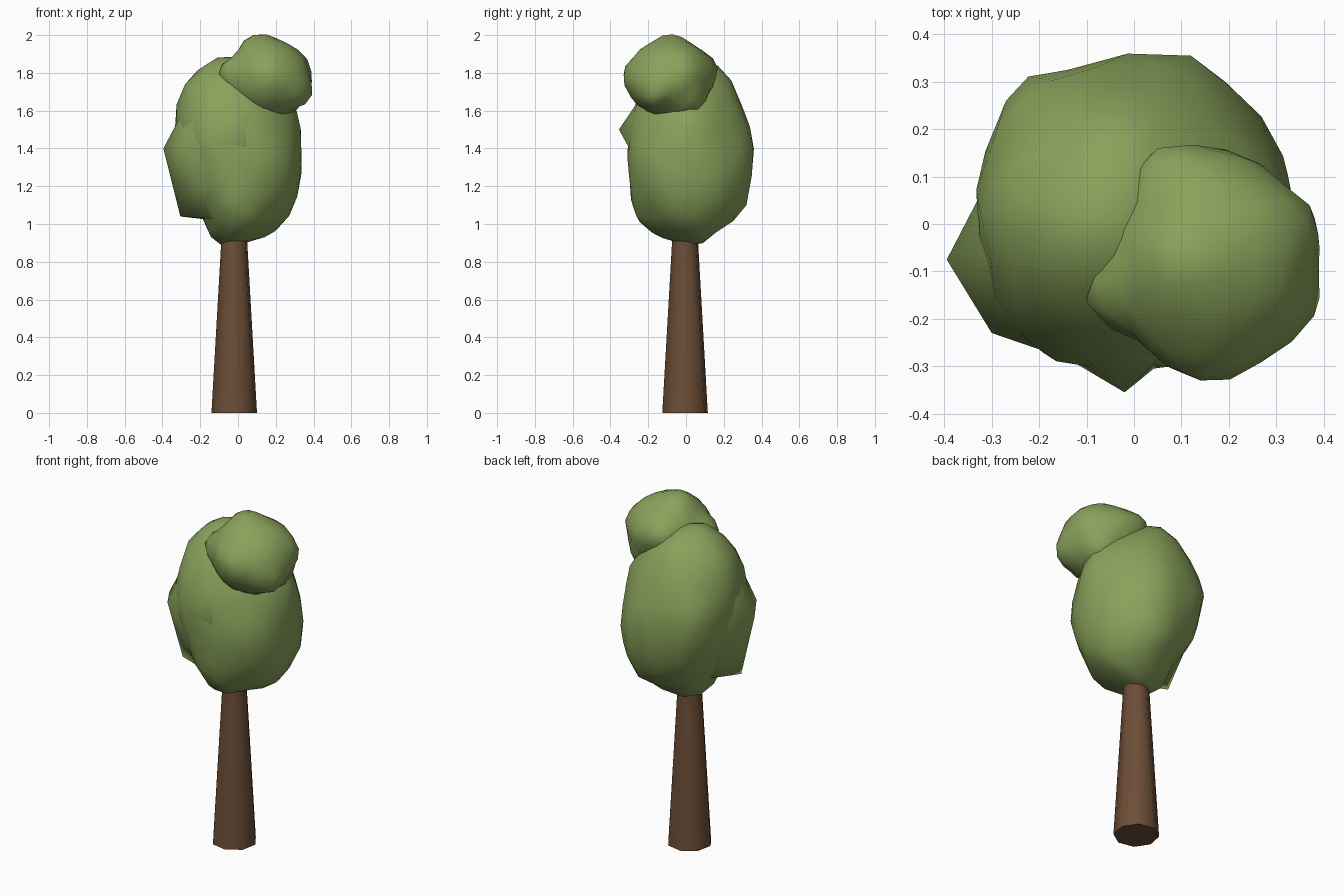
import bpy, bmesh, math, random
from mathutils import Vector, Matrix

if "Cube" in bpy.data.objects:
    bpy.data.objects.remove(bpy.data.objects["Cube"])

random.seed(4)


def material(name, rgb):
    m = bpy.data.materials.new(name)
    m.diffuse_color = (*rgb, 1)
    m.use_nodes = True
    m.node_tree.nodes["Principled BSDF"].inputs["Base Color"].default_value = m.diffuse_color
    return m


GREEN = material("leaf green", (0.25, 0.36, 0.105))
BROWN = material("bark brown", (0.15, 0.075, 0.037))


def finish(name, bm, mat, sharp):
    bmesh.ops.recalc_face_normals(bm, faces=bm.faces)
    for f in bm.faces:
        f.smooth = True
    for e in bm.edges:
        e.smooth = e.calc_face_angle(0) < math.radians(sharp)
    me = bpy.data.meshes.new(name)
    bm.to_mesh(me)
    bm.free()
    me.materials.append(mat)
    ob = bpy.data.objects.new(name, me)
    bpy.context.collection.objects.link(ob)
    return ob


def foliage(name, centre, radii, turn, detail, reach, lean=0, jitter=0.005, corners=()):
    """Lumpy icosphere; each corner pulls the nearest vertex onto it, dragging those within reach."""
    bm = bmesh.new()
    bmesh.ops.create_icosphere(bm, subdivisions=detail, radius=1, matrix=Matrix.Rotation(turn, 4, 'Z'))
    for v in bm.verts:
        p = Vector(a * b for a, b in zip(v.co, radii))
        p.x += lean * p.z
        v.co = p + Vector(centre) + Vector(random.uniform(-jitter, jitter) for _ in range(3))
    used = set()
    for c in corners:
        target = Vector(c)
        tip = min((v for v in bm.verts if v not in used), key=lambda v: (v.co - target).length)
        used.add(tip)
        start, move = tip.co.copy(), target - tip.co
        for v in bm.verts:
            d = (v.co - start).length / reach
            if d < 1 and (v is tip or v not in used):
                v.co += move * (1 - d * d) ** 2
    return finish(name, bm, GREEN, 120)


# Tapered eight-sided trunk
bm = bmesh.new()
bmesh.ops.create_cone(bm, cap_ends=True, segments=8, radius1=0.123, radius2=0.07, depth=0.91,
                      matrix=Matrix.Translation((-0.02, -0.005, 0.455)) @ Matrix.Rotation(0.2, 4, 'Z'))
finish("trunk", bm, BROWN, 65)

# Tall main crown
foliage("main_crown", (0.0, 0.01, 1.39), (0.328, 0.328, 0.485), 0.3, 3, 0.24, lean=-0.12, corners=[
    (0.12, 0.355, 1.4), (0.25, 0.23, 1.2), (0.1, 0.32, 1.1), (0.14, 0.03, 0.93),
    (-0.09, 0.0, 0.89), (-0.02, -0.245, 1.01), (0.335, 0.0, 1.4), (-0.27, 0.26, 1.45),
    (-0.04, 0.24, 1.76), (-0.11, 0.02, 1.88), (0.31, 0.02, 1.6), (0.25, -0.23, 1.32),
    (-0.23, -0.24, 1.5), (-0.28, 0.0, 1.74), (-0.14, 0.325, 1.4), (-0.22, 0.23, 1.18),
    (0.0, -0.31, 1.35)])

# Coarse crown just inside it, with corners poking out at the front left
foliage("side_crown", (-0.03, -0.01, 1.4), (0.3, 0.3, 0.44), 0.9, 2, 0.01, corners=[
    (-0.395, -0.075, 1.4), (-0.305, -0.08, 1.04), (-0.02, -0.355, 1.5), (-0.3, -0.23, 1.42)])

# Small round crown at the top right
foliage("top_crown", (0.16, -0.085, 1.77), (0.22, 0.228, 0.21), 0.5, 3, 0.15, corners=[
    (0.08, -0.07, 2.0), (0.32, 0.0, 1.91), (0.39, -0.12, 1.75), (0.36, -0.21, 1.67),
    (-0.1, -0.165, 1.8), (0.14, -0.33, 1.79), (0.05, 0.16, 1.84), (0.37, 0.04, 1.81),
    (0.18, -0.1, 1.56), (0.23, 0.14, 1.83), (0.08, -0.17, 1.61), (0.29, 0.06, 1.6)])
